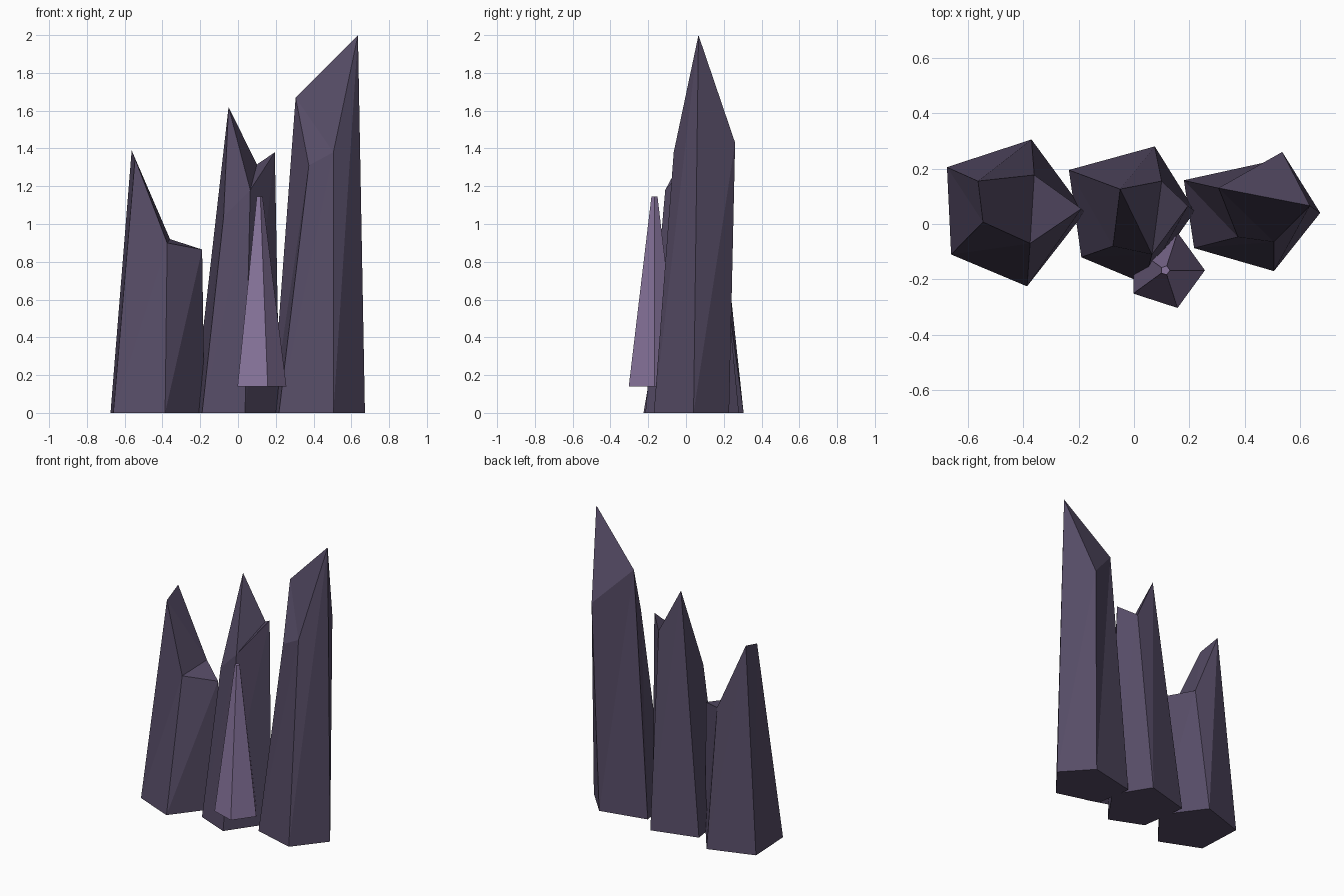
import bpy, bmesh, math

if "Cube" in bpy.data.objects:
    bpy.data.objects.remove(bpy.data.objects["Cube"])


def material(name, rgb):
    m = bpy.data.materials.new(name)
    lin = [((c / 255 + 0.055) / 1.055) ** 2.4 for c in rgb]
    m.diffuse_color = (*lin, 1)
    m.use_nodes = True
    m.node_tree.nodes["Principled BSDF"].inputs["Base Color"].default_value = m.diffuse_color
    return m


dark = material("dark purple", (86, 76, 102))
light = material("light purple", (136, 117, 157))


def crystal(name, base, top, mat):
    """Five-sided shard: base ring and slanted top ring, joined by split side faces."""
    bm = bmesh.new()
    b = [bm.verts.new(p) for p in base]
    t = [bm.verts.new(p) for p in top]
    n = len(b)
    bm.faces.new(b)
    cap = bm.faces.new(t)
    for i in range(n):
        j = (i + 1) % n
        bm.faces.new((b[i], b[j], t[i]))
        bm.faces.new((b[j], t[j], t[i]))
    bmesh.ops.triangulate(bm, faces=[cap])
    bmesh.ops.recalc_face_normals(bm, faces=bm.faces)
    mesh = bpy.data.meshes.new(name)
    bm.to_mesh(mesh)
    bm.free()
    mesh.materials.append(mat)
    obj = bpy.data.objects.new(name, mesh)
    bpy.context.collection.objects.link(obj)
    return obj


def ground(points):
    return [(x, y, 0) for x, y in points]


def ring(cx, cy, z, r):
    return [(cx + r * math.cos(-math.tau * i / 5), cy + r * math.sin(-math.tau * i / 5), z)
            for i in range(5)]


# Rings run clockwise from above: left, back, right, front, front left
crystal("left_crystal",
        ground([(-0.675, 0.205), (-0.37, 0.305), (-0.177, 0.043), (-0.386, -0.225), (-0.66, -0.11)]),
        [(-0.563, 0.155, 1.39), (-0.36, 0.177, 0.92), (-0.19, 0.055, 0.865),
         (-0.375, -0.07, 0.90), (-0.545, 0.007, 1.345)], dark)

crystal("middle_crystal",
        ground([(-0.235, 0.195), (0.075, 0.28), (0.22, 0.047), (0.037, -0.215), (-0.19, -0.12)]),
        [(-0.05, 0.126, 1.62), (0.10, 0.155, 1.315), (0.195, 0.065, 1.38),
         (0.065, -0.11, 1.18), (-0.076, -0.08, 1.04)], dark)

crystal("right_crystal",
        ground([(0.18, 0.158), (0.50, 0.228), (0.672, 0.04), (0.505, -0.17), (0.217, -0.087)]),
        [(0.305, 0.13, 1.67), (0.535, 0.26, 1.43), (0.635, 0.066, 2.0),
         (0.505, -0.065, 1.38), (0.375, -0.047, 1.31)], dark)

# Small pale spike in front
crystal("small_spike", ring(0.113, -0.167, 0.14, 0.143), ring(0.113, -0.167, 1.145, 0.017), light)
